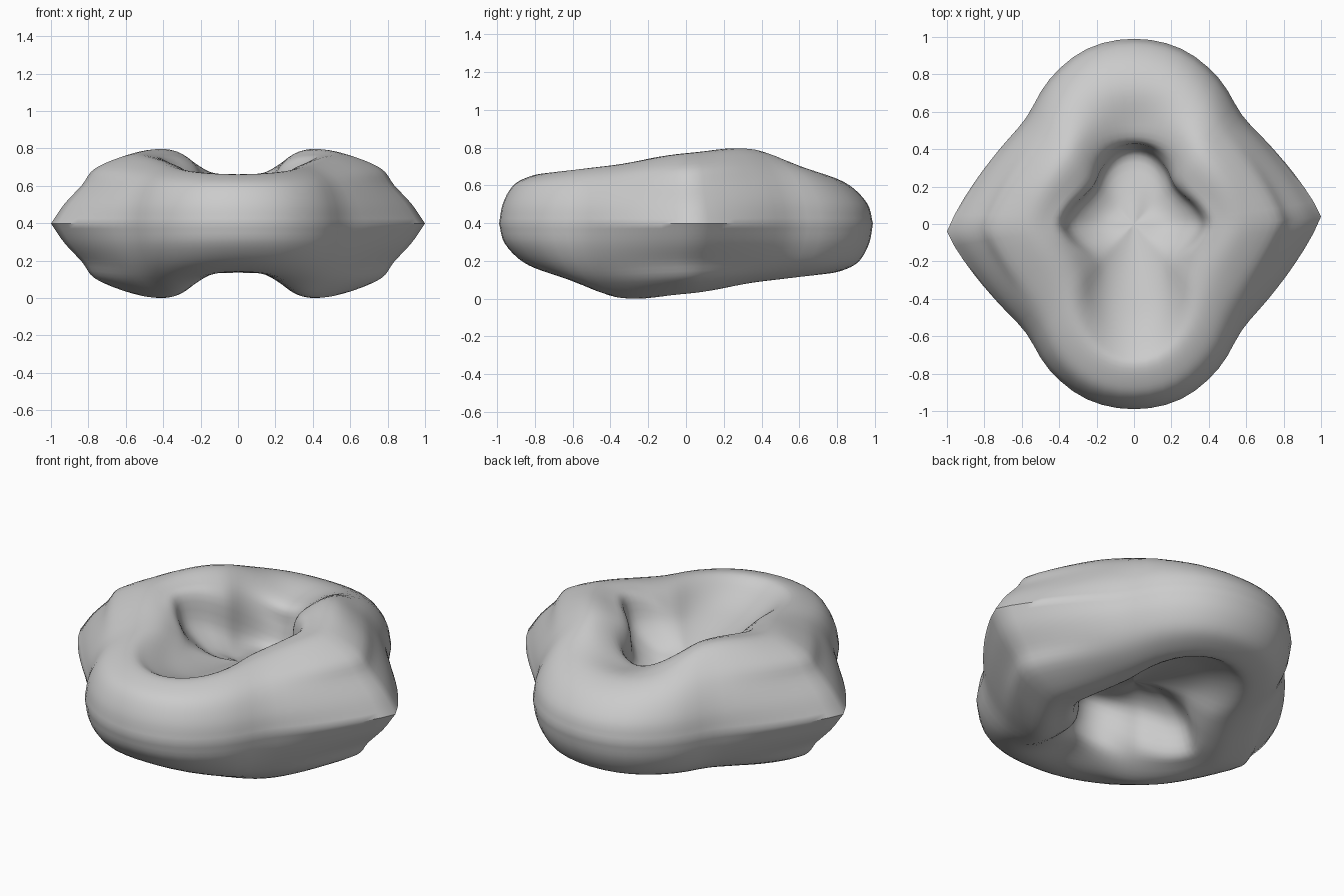
import bpy, bmesh, math
from mathutils import Vector

if "Cube" in bpy.data.objects:
    bpy.data.objects.remove(bpy.data.objects["Cube"])

HEIGHT = 0.79
ANGLES, STEPS = 72, 36

# outline radius every 15 degrees, from the side tip to the back
OUTLINE = [1.0, 0.895, 0.83, 0.815, 0.90, 0.97, 0.99]

# upper profiles (fraction of radius, height), from the outer edge over the rim to the centre
FRONT = [(1, .395), (.98, .50), (.93, .59), (.86, .635), (.76, .658),
         (.68, .62), (.52, .565), (.34, .525), (.17, .49), (0, .455)]
FRONT_SIDE = [(1, .395), (.97, .50), (.90, .60), (.80, .665), (.65, .705),
              (.52, .69), (.40, .62), (.30, .55), (.15, .49), (0, .455)]
SIDE = [(1, .395), (.93, .50), (.84, .60), (.77, .69), (.60, .76),
        (.48, .76), (.40, .725), (.34, .57), (.19, .465), (0, .455)]
BACK_SIDE = [(1, .395), (.97, .51), (.90, .62), (.80, .71), (.64, .785),
             (.48, .75), (.38, .67), (.34, .48), (.18, .42), (0, .455)]
BACK = [(1, .395), (.97, .50), (.87, .60), (.73, .652), (.57, .635),
        (.45, .60), (.425, .50), (.37, .38), (.18, .41), (0, .455)]
SECTIONS = [FRONT, FRONT_SIDE, SIDE, BACK_SIDE, BACK]


def spline(points, t, mirror_start, mirror_end):
    """Catmull-Rom through evenly spaced vectors, t in 0..1."""
    first = points[1] if mirror_start else points[0] * 2 - points[1]
    last = points[-2] if mirror_end else points[-1] * 2 - points[-2]
    p = [first] + points + [last]
    u = t * (len(points) - 1)
    i = min(int(u), len(points) - 2)
    u -= i
    a, b, c, d = p[i:i + 4]
    return (b * 2 + (c - a) * u + (a * 2 - b * 5 + c * 4 - d) * u ** 2
            + (b * 3 - a - c * 3 + d) * u ** 3) * 0.5


def radius(angle, f):
    """Pointed at the side tips on the outer edge, round further in."""
    fold = math.asin(min(1, abs(math.sin(angle)))) / (math.pi / 2)
    sharp = spline([Vector((r, 0)) for r in OUTLINE], fold, False, True).x
    soft = spline([Vector((r, 0)) for r in [0.98, 0.91] + OUTLINE[2:]],
                  fold, True, True).x
    w = max(0, min(1, (f - 0.5) / 0.5))
    return sharp * w + soft * (1 - w)


def section(angle):
    t = math.asin(max(-1, min(1, math.sin(angle)))) / math.pi + 0.5
    return [spline([Vector(s[k]) for s in SECTIONS], t, True, True)
            for k in range(len(FRONT))]


# upper half, then the same half turned over about the x axis
bm = bmesh.new()
for turned in (False, True):
    rows = []
    for a in range(ANGLES):
        ang = 2 * math.pi * a / ANGLES
        prof = section(ang)
        row = []
        for s in range(STEPS):
            f, z = spline(prof, s / STEPS, False, False)
            rad = radius(ang, f)
            x, y = f * rad * math.cos(ang), f * rad * math.sin(ang)
            if turned:
                y, z = -y, HEIGHT - z
            row.append(bm.verts.new((x, y + 0.04 * x ** 3, z)))
        rows.append(row)
    z = FRONT[-1][1]
    centre = bm.verts.new((0, 0, HEIGHT - z if turned else z))
    for a in range(ANGLES):
        r0, r1 = rows[a], rows[(a + 1) % ANGLES]
        for s in range(STEPS - 1):
            bm.faces.new((r0[s], r1[s], r1[s + 1], r0[s + 1]))
        bm.faces.new((r0[-1], r1[-1], centre))
bmesh.ops.remove_doubles(bm, verts=bm.verts[:], dist=0.0005)
bmesh.ops.recalc_face_normals(bm, faces=bm.faces[:])
low = min(v.co.z for v in bm.verts)
bmesh.ops.translate(bm, verts=bm.verts[:], vec=(0, 0, -low))

# dimpled cell body
mesh = bpy.data.meshes.new("dimpled_disc")
bm.to_mesh(mesh)
bm.free()
body = bpy.data.objects.new("dimpled_disc", mesh)
bpy.context.collection.objects.link(body)
grey = bpy.data.materials.new("light_grey")
grey.diffuse_color = (0.6, 0.6, 0.6, 1)
grey.use_nodes = True
grey.node_tree.nodes["Principled BSDF"].inputs["Base Color"].default_value = grey.diffuse_color
mesh.materials.append(grey)
bpy.context.view_layer.objects.active = body
body.select_set(True)
bpy.ops.object.shade_smooth_by_angle(angle=math.radians(50))
